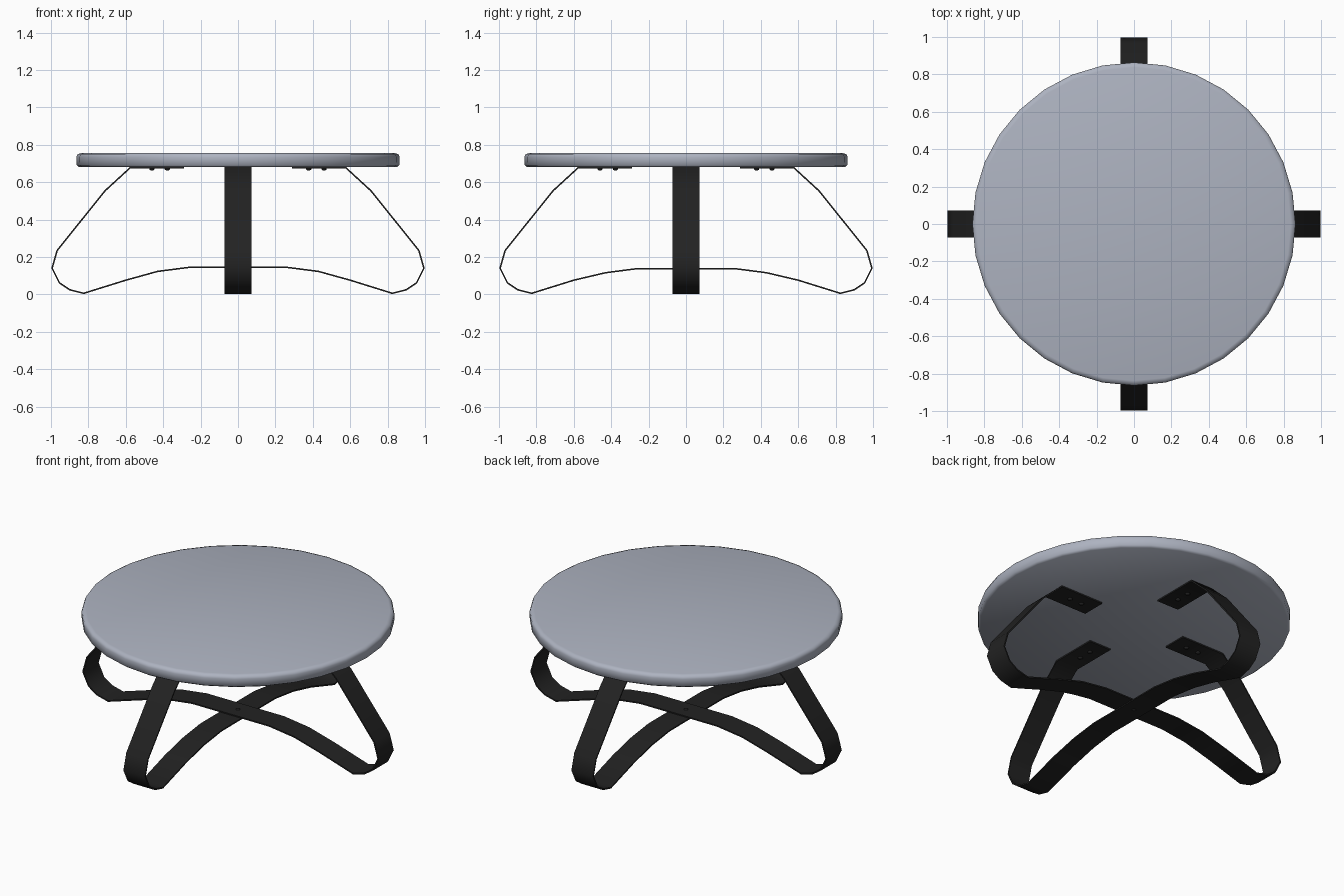
import bpy, bmesh, math
from mathutils import Vector, Matrix

if "Cube" in bpy.data.objects:
    bpy.data.objects.remove(bpy.data.objects["Cube"])


def material(name, rgb):
    m = bpy.data.materials.new(name)
    m.diffuse_color = (*rgb, 1)
    m.use_nodes = True
    m.node_tree.nodes["Principled BSDF"].inputs["Base Color"].default_value = m.diffuse_color
    return m


TOP = material("blue grey top", (0.42, 0.45, 0.53))
BLACK = material("black metal", (0.016, 0.016, 0.016))


def finish(name, bm, mat, angle=60):
    bmesh.ops.recalc_face_normals(bm, faces=bm.faces[:])
    me = bpy.data.meshes.new(name)
    bm.to_mesh(me)
    bm.free()
    ob = bpy.data.objects.new(name, me)
    bpy.context.collection.objects.link(ob)
    me.materials.append(mat)
    bpy.ops.object.select_all(action='DESELECT')
    ob.select_set(True)
    bpy.context.view_layer.objects.active = ob
    bpy.ops.object.shade_smooth_by_angle(angle=math.radians(angle))
    return ob


def lathe(name, profile, sides, mat, loc=(0, 0, 0)):
    """Stack of rings (radius, z), capped at both ends."""
    bm = bmesh.new()
    rings = [[bm.verts.new((loc[0] + r * math.cos(2 * math.pi * i / sides),
                            loc[1] + r * math.sin(2 * math.pi * i / sides),
                            loc[2] + z)) for i in range(sides)] for r, z in profile]
    for a, b in zip(rings, rings[1:]):
        for i in range(sides):
            j = (i + 1) % sides
            bm.faces.new((a[i], a[j], b[j], b[i]))
    bm.faces.new(rings[0])
    bm.faces.new(rings[-1])
    return finish(name, bm, mat)


def strap(name, half, angle, width=0.146, thick=0.008):
    """Bent flat bar along x, mirrored from its right half."""
    pts = [Vector((-x, z)) for x, z in half] + [Vector(p) for p in reversed(half)]
    bm = bmesh.new()
    rings = []
    for i, p in enumerate(pts):
        d0 = (p - pts[max(i - 1, 0)]).normalized()
        d1 = (pts[min(i + 1, len(pts) - 1)] - p).normalized()
        d0, d1 = (d0 if i else d1), (d1 if i < len(pts) - 1 else d0)
        n = Vector((-(d0 + d1).y, (d0 + d1).x)).normalized()
        n *= thick / 2 / max(0.6, n.dot(Vector((-d0.y, d0.x))))
        rings.append([bm.verts.new((q.x, y, q.y)) for q, y in (
            (p + n, -width / 2), (p + n, width / 2),
            (p - n, width / 2), (p - n, -width / 2))])
    for a, b in zip(rings, rings[1:]):
        for i in range(4):
            j = (i + 1) % 4
            bm.faces.new((a[i], a[j], b[j], b[i]))
    bm.faces.new(rings[0])
    bm.faces.new(rings[-1])
    bm.transform(Matrix.Rotation(angle, 4, 'Z'))
    return finish(name, bm, BLACK)


# Round table top with softened rim
lathe("table_top", [(0.848, 0.68), (0.862, 0.69), (0.864, 0.735),
                    (0.858, 0.75), (0.838, 0.756)], 32, TOP)


# Two crossed bent straps forming the legs
def half_path(mid):
    return [(0.29, 0.676), (0.578, 0.676), (0.71, 0.555), (0.967, 0.235),
            (0.994, 0.14), (0.955, 0.062), (0.9, 0.025), (0.825, 0.006),
            (0.6, 0.076), (0.43, mid - 0.022), (0.26, mid)]


strap("side_to_side_leg", half_path(0.145), 0)
strap("front_to_back_leg", half_path(0.138), math.pi / 2)

# Mounting screws below each pad, and the bolt where the straps cross
for k in range(4):
    c, s = round(math.cos(k * math.pi / 2)), round(math.sin(k * math.pi / 2))
    for r in (0.378, 0.46):
        lathe("pad_screw", [(0.007, -0.010), (0.014, -0.005), (0.014, 0.0)], 10,
              BLACK, (c * r, s * r, 0.673))
lathe("centre_bolt", [(0.008, 0.130), (0.012, 0.134), (0.012, 0.150), (0.008, 0.153)],
      10, BLACK)
